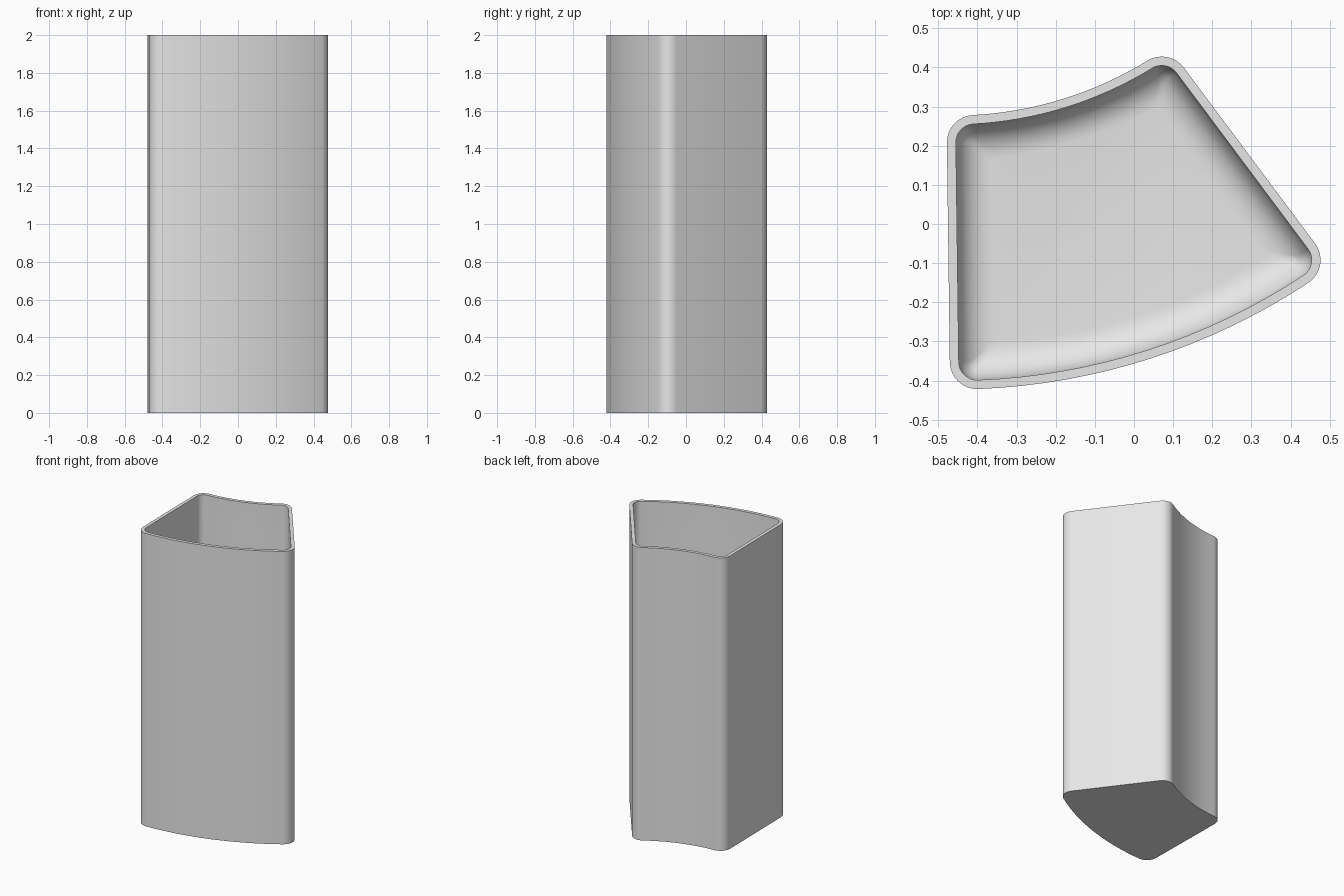
import bpy, bmesh, math
from mathutils import Vector

if "Cube" in bpy.data.objects:
    bpy.data.objects.remove(bpy.data.objects["Cube"])

CENTER = Vector((-0.463, 1.227))     # shared centre of the two curved walls
R_OUT, R_IN = 1.65, 0.95
HEIGHT, WALL, FLOOR = 2.0, 0.023, 0.023
CORNER, FILLET = 0.07, 0.09
# straight sides: point on the side, direction away from the centre, inward normal
LEFT = (Vector((-0.478, 0.2)), Vector((0.013, -1)).normalized(), Vector((1, 0.013)).normalized())
RIGHT = (Vector((0.127, 0.40)), Vector((0.598, -0.801)).normalized(), Vector((-0.801, -0.598)).normalized())


def angle(v):
    return math.atan2(v.y, v.x)


def arc(c, r, a0, a1, n):
    """n + 1 points along the shorter arc from a0 to a1."""
    da = (a1 - a0 + math.pi) % (2 * math.pi) - math.pi
    return [c + r * Vector((math.cos(a0 + da * i / n), math.sin(a0 + da * i / n)))
            for i in range(n + 1)]


def corner(side, inset, outer):
    """Corner circle centre, radius, angle at the side, angle at the curved wall."""
    p, d, n = side
    r = max(CORNER - inset, 0.015)
    rho = R_OUT - inset - r if outer else R_IN + inset + r
    q = p + n * (inset + r) - CENTER
    b = q.dot(d)
    c = CENTER + q + d * (-b + math.sqrt(b * b - q.length_squared + rho * rho))
    radial = c - CENTER
    return c, r, angle(-n), angle(radial if outer else -radial), angle(radial)


def profile(inset):
    """Rounded ring-sector outline, counter-clockwise, moved inwards by inset."""
    ol, orr = corner(LEFT, inset, True), corner(RIGHT, inset, True)
    ir, il = corner(RIGHT, inset, False), corner(LEFT, inset, False)
    pts = arc(ol[0], ol[1], ol[2], ol[3], 8)
    pts += arc(CENTER, R_OUT - inset, ol[4], orr[4], 16)[1:-1]
    pts += arc(orr[0], orr[1], orr[3], orr[2], 8)
    pts += arc(ir[0], ir[1], ir[2], ir[3], 8)
    pts += arc(CENTER, R_IN + inset, ir[4], il[4], 16)[1:-1]
    pts += arc(il[0], il[1], il[3], il[2], 8)
    return pts


# layers from the outer base, over the rim, down to the rounded inner floor
layers = [(0, 0), (0, HEIGHT), (WALL, HEIGHT)]
for i in range(9):
    t = math.pi / 2 * i / 8
    layers.append((WALL + FILLET * (1 - math.cos(t)), FLOOR + FILLET * (1 - math.sin(t))))

bm = bmesh.new()
rings = [[bm.verts.new((p.x, p.y, z)) for p in profile(inset)] for inset, z in layers]
for a, b in zip(rings, rings[1:]):
    for i in range(len(a)):
        j = (i + 1) % len(a)
        bm.faces.new((a[i], a[j], b[j], b[i]))
bm.faces.new(rings[0][::-1])         # underside
bm.faces.new(rings[-1])              # inner floor
bmesh.ops.recalc_face_normals(bm, faces=bm.faces)

mesh = bpy.data.meshes.new("curved_bin")
bm.to_mesh(mesh)
bm.free()
bin_obj = bpy.data.objects.new("curved_bin", mesh)
bpy.context.collection.objects.link(bin_obj)

grey = bpy.data.materials.new("light_grey")
grey.diffuse_color = (0.8, 0.8, 0.8, 1)
grey.use_nodes = True
grey.node_tree.nodes["Principled BSDF"].inputs["Base Color"].default_value = grey.diffuse_color
mesh.materials.append(grey)

bpy.context.view_layer.objects.active = bin_obj
bin_obj.select_set(True)
bpy.ops.object.shade_smooth_by_angle(angle=math.radians(30))
